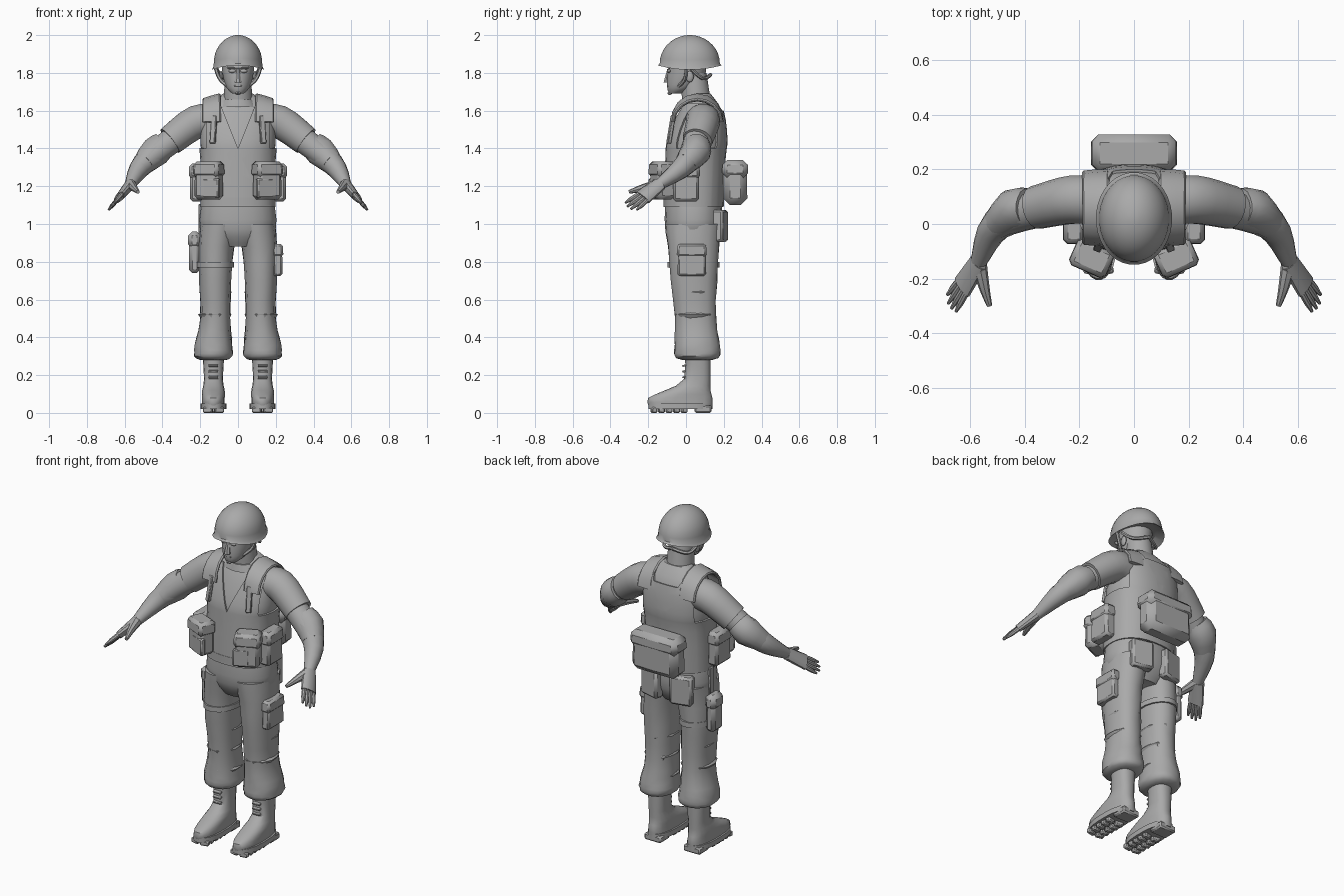
import bpy, bmesh, random
from math import cos, sin, pi, radians
from mathutils import Vector, Matrix

random.seed(4)
if "Cube" in bpy.data.objects:
    bpy.data.objects.remove(bpy.data.objects["Cube"])

GREY = (.4, .4, .4, 1)
material = bpy.data.materials.new("plain grey")
material.use_nodes = True
material.diffuse_color = GREY
material.node_tree.nodes["Principled BSDF"].inputs["Base Color"].default_value = GREY
parts = []


def finish(bm, name, both=False):
    """Store the mesh; with both, also store its mirror image on the right."""
    bmesh.ops.recalc_face_normals(bm, faces=bm.faces)
    for prefix in (("left_", "right_") if both else ("",)):
        if prefix == "right_":
            bmesh.ops.scale(bm, vec=(-1, 1, 1), verts=bm.verts)
            bmesh.ops.reverse_faces(bm, faces=bm.faces)
        mesh = bpy.data.meshes.new(prefix + name)
        bm.to_mesh(mesh)
        mesh.materials.append(material)
        part = bpy.data.objects.new(prefix + name, mesh)
        bpy.context.collection.objects.link(part)
        parts.append(part)
    bm.free()


def spline(rows, steps):
    """Smooth curve through rows of numbers, passing through every row."""
    last, curve = len(rows) - 1, []
    for i in range(last):
        near = (rows[max(i - 1, 0)], rows[i], rows[i + 1], rows[min(i + 2, last)])
        for k in range(steps):
            t = k / steps
            curve.append([b + t * (c - a) / 2 + t * t * (a - 2.5 * b + 2 * c - d / 2)
                          + t ** 3 * (3 * (b - c) + d - a) / 2 for a, b, c, d in zip(*near)])
    return curve + [list(rows[last])]


def level(rows, x=0):
    """Rings stacked over one x, from rows of y, z and two radii."""
    return [(x, *row) for row in rows]


def skin(rings, sides=16, power=2, across=None, steps=1, crease=0, caps=True):
    """Skin rings of x, y, z and two radii: level, or square to the path when across is given."""
    rows, bm, loops = spline(rings, steps), bmesh.new(), []
    for i, (x, y, z, wide, deep) in enumerate(rows):
        u, v = Vector((1, 0, 0)), Vector((0, 1, 0))
        if across:
            ahead, behind = rows[min(i + 1, len(rows) - 1)], rows[max(i - 1, 0)]
            along = (Vector(ahead[:3]) - Vector(behind[:3])).normalized()
            u = Vector(across)
            u = (u - along * u.dot(along)).normalized()
            v = along.cross(u)
        loop = []
        for k in range(sides):
            angle = 2 * pi * (k + .5) / sides
            c, s = cos(angle), sin(angle)
            reach = (abs(c) ** power + abs(s) ** power) ** (-1 / power)
            reach *= 1 + random.uniform(-crease, crease)
            loop.append(bm.verts.new(Vector((x, y, z)) + reach * (u * wide * c + v * deep * s)))
        loops.append(loop)
    for low, high in zip(loops, loops[1:]):
        for k in range(sides):
            bm.faces.new((low[k], low[k - 1], high[k - 1], high[k]))
    if caps:
        bm.faces.new(loops[0])
        bm.faces.new(loops[-1])
    return bm


def loft(name, rings, both=False, **options):
    finish(skin(rings, **options), name, both)


def limb(name, rings, across=(0, 1, 0), steps=4, **options):
    """Mirrored round tube from rings of a point and one radius."""
    loft(name, [(*ring, ring[-1]) for ring in rings], True, across=across, steps=steps, **options)


def box(name, centre, size, both=False, turn=0, lean=0, edge=.2, taper=1):
    """Chamfered box; taper scales the top, edge is a share of the least side."""
    bm = bmesh.new()
    bmesh.ops.create_cube(bm, size=1)
    for v in bm.verts:
        grow = taper if v.co.z > 0 else 1
        v.co = Vector((v.co.x * size[0] * grow, v.co.y * size[1] * grow, v.co.z * size[2]))
    bmesh.ops.bevel(bm, geom=bm.edges[:], offset=min(size) * edge, segments=1, affect='EDGES')
    spin = Matrix.Rotation(radians(turn), 4, 'Z') @ Matrix.Rotation(radians(lean), 4, 'X')
    bm.transform(Matrix.Translation(centre) @ spin)
    finish(bm, name, both)


def pouch(name, centre, size, both=False, **options):
    """Box with a slightly wider lid over its upper third."""
    box(name, centre, size, both, taper=.95, **options)
    lid = Vector(centre) + Vector((0, 0, size[2] * .3))
    box(name + "_lid", lid, (size[0] + .01, size[1] + .01, size[2] * .4), both, taper=.95, **options)


def ball(name, centre, size, both=False):
    bm = bmesh.new()
    bmesh.ops.create_uvsphere(bm, u_segments=12, v_segments=8, radius=1)
    bm.transform(Matrix.Translation(centre) @ Matrix.Diagonal((*size, 1)))
    finish(bm, name, both)


# Helmet: elliptical dome with a flared rim dipping over the ears
dome = [(.02, 1.86, .1, .12), (.02, 1.84, .14, .17)]
for k in range(9):
    angle = pi / 2 * k / 9
    dome.append((.02, 1.85 + .15 * sin(angle), .13 * cos(angle), .16 * cos(angle)))
dome.append((.02, 2, .01, .01))
bm = skin(level(dome), sides=32)
for v in bm.verts:
    if v.co.z < 1.9:
        v.co.z -= v.co.x ** 2 * (1.9 - v.co.z) * 20
finish(bm, "helmet")

# Head, face and neck
loft("head", level([(-.06, 1.69, .03, .03), (-.03, 1.72, .06, .07), (0, 1.78, .08, .1), (.01, 1.86, .09, .1)]),
     sides=20, steps=3)
loft("neck", level([(.06, 1.6, .08, .08), (.04, 1.8, .07, .07)]))
loft("collar", level([(.05, 1.62, .11, .09), (.05, 1.66, .08, .08)]), sides=20)
loft("nose", level([(-.1, 1.75, .02, .02), (-.09, 1.82, .01, .01)]), sides=8)
box("mouth", (0, -.09, 1.73), (.04, .02, .01))
box("brow", (0, -.09, 1.83), (.12, .02, .02), edge=.4)
ball("eye", (.03, -.09, 1.81), (.02, .01, .01), True)
ball("ear", (.09, .02, 1.78), (.01, .02, .03), True)
limb("chin_strap", [(.12, 0, 1.83, .01), (.09, -.01, 1.76, .01), (0, -.09, 1.69, .01)], sides=6)
limb("nape_strap", [(.11, .03, 1.82, .01), (.08, .09, 1.77, .01), (0, .13, 1.79, .01)], (0, 0, 1), sides=6)

# Shirt, and a vest cut open from the same profile: neck wedge and arm holes
torso = spline(level([(.04, 1.09, .19, .15), (.05, 1.34, .19, .15), (.06, 1.45, .2, .15),
                      (.08, 1.6, .18, .11), (.08, 1.69, .08, .05)]), 3)
loft("shirt", torso, sides=28, power=2.4)
bm = skin([(x, y, z, wide + .01, deep + .01) for x, y, z, wide, deep in torso[:-2]],
          sides=28, power=2.4, caps=False)
WEDGE_FOOT, WEDGE_SLOPE, ARM_HOLE = 1.4, .4, .17
foot = Vector((0, 0, WEDGE_FOOT))
for side in (1, -1):
    hole = foot + Vector((side * ARM_HOLE, 0, 0))
    for point, normal in ((foot, (side, 0, -WEDGE_SLOPE)), (hole, (1, 0, 0)), (foot, (0, 0, 1))):
        bmesh.ops.bisect_plane(bm, geom=bm.verts[:] + bm.edges[:] + bm.faces[:], plane_co=point, plane_no=normal)
gone = []
for face in bm.faces:
    c = face.calc_center_median()
    rise = c.z - WEDGE_FOOT
    in_wedge = abs(c.x) < rise * WEDGE_SLOPE and (c.y < .08 or rise > .2)
    if rise > 0 and (in_wedge or abs(c.x) > ARM_HOLE):
        gone.append(face)
bmesh.ops.delete(bm, geom=gone, context='FACES')
bmesh.ops.recalc_face_normals(bm, faces=bm.faces)
bmesh.ops.solidify(bm, geom=bm.faces[:], thickness=.01)
finish(bm, "vest")
arch = [pi * k / 8 for k in range(9)]
loft("vest_strap", [(.14, .06 - .13 * cos(a), 1.54 + .13 * sin(a), .05, .01) for a in arch],
     True, sides=12, power=5, across=(1, 0, -.3))
box("chest_clip", (.13, -.08, 1.5), (.03, .02, .15), True, turn=20, lean=-10)
loft("belt", level([(.04, 1.1, .2, .16), (.04, 1.14, .2, .16)]), sides=28, power=2.4)

# Arms, with short sleeves and elbow pads
limb("sleeve", [(.11, .08, 1.54, .09), (.22, .09, 1.54, .09), (.36, .06, 1.44, .08)])
limb("forearm", [(.34, .06, 1.45, .07), (.5, 0, 1.32, .06), (.57, -.14, 1.21, .03)])
limb("elbow_pad", [(.39, .06, 1.42, .07), (.44, .05, 1.38, .08), (.5, 0, 1.32, .06)], steps=2, crease=.04)

# Hands: palm, four fingers fanned across it, and a thumb
wrist, aim = Vector((.57, -.14, 1.21)), Vector((.46, -.7, -.54))
across = Vector((aim.x, -aim.y, aim.z))
knuckles = wrist + aim * .13
loft("palm", [(*wrist, .04, .03), (*knuckles, .05, .02)], True, sides=12, across=across)
for i, length in enumerate((.09, .1, .1, .08)):
    spread = across * (i - 1.5) * .02
    root = knuckles + spread - aim * .01
    tip = knuckles + spread * 1.3 + aim * length
    limb(f"finger_{i + 1}", [(*root, .013), (*root.lerp(tip, .6), .012), (*tip, .006)], across, 1, sides=8)
limb("thumb", [(*wrist, .03), (.55, -.23, 1.19, .02), (.53, -.3, 1.17, .01)], across, sides=8)

# Hips and creased trouser legs gathered above the boots
loft("hips", level([(.04, 1.13, .19, .15), (.04, .97, .2, .15), (.04, .88, .1, .1)]), sides=24, power=2.3, steps=3)
loft("trouser_leg", [(.1, .04, 1, .1, .15), (.12, .04, .8, .09, .13), (.12, .05, .5, .08, .11),
                     (.13, .06, .36, .1, .12), (.13, .06, .3, .1, .12), (.13, .06, .28, .07, .08)],
     True, power=2.3, steps=3, crease=.03)
for i in range(3):
    z = .4 + i * .12
    fold = level([(.05, z - .03, .07, .1), (.05, z, .09, .11), (.05, z + .02, .07, .1)], .12)
    loft(f"knee_fold_{i + 1}", fold, True, sides=12, crease=.05)

# Boots with lugged soles and laces
BOOT = .13
loft("boot", level([(-.03, .04, .06, .17), (-.03, .08, .06, .17), (.01, .12, .06, .12),
                    (.06, .18, .05, .07), (.06, .33, .06, .07)], BOOT), True, sides=20, power=2.5, steps=2)
loft("sole", level([(-.03, .02, .07, .17), (-.03, .05, .07, .17)], BOOT), True, sides=20, power=2.5)
box("heel", (BOOT, .09, .02), (.11, .09, .04), True)
for i in range(5):
    for name, shift in (("inner", -.03), ("outer", .03)):
        box(f"{name}_lug_{i + 1}", (BOOT + shift, i * .04 - .17, .015), (.05, .03, .03), True, turn=shift * 400)
for i in range(4):
    box(f"lace_{i + 1}", (BOOT, -.01, .16 + i * .03), (.05, .02, .01), True, lean=15)

# Belt pouches and the back pack
pouch("front_pouch", (.155, -.125, 1.23), (.14, .1, .2), True, turn=24)
box("pouch_pocket", (.14, -.17, 1.19), (.09, .03, .1), True, turn=24)
pouch("side_pouch", (.22, 0, 1.22), (.07, .14, .2), True)
pouch("back_pack", (0, .26, 1.22), (.31, .13, .24), edge=.28)

# Trouser pockets and thigh holster
box("seat_pocket", (.1, .18, .99), (.13, .06, .17), True, turn=-14)
pouch("thigh_pocket", (.21, .03, .81), (.05, .15, .17))
pouch("holster", (-.23, .06, .85), (.06, .1, .22), edge=.3)
box("holster_strap", (-.2, .05, 1.02), (.02, .04, .17))
loft("holster_band", level([(.04, .77, .1, .14), (.04, .8, .1, .14)], -.12))

# Smooth shading with crisp edges
bpy.ops.object.select_all(action='DESELECT')
for part in parts:
    part.select_set(True)
bpy.context.view_layer.objects.active = parts[0]
bpy.ops.object.shade_smooth_by_angle(angle=radians(38))
